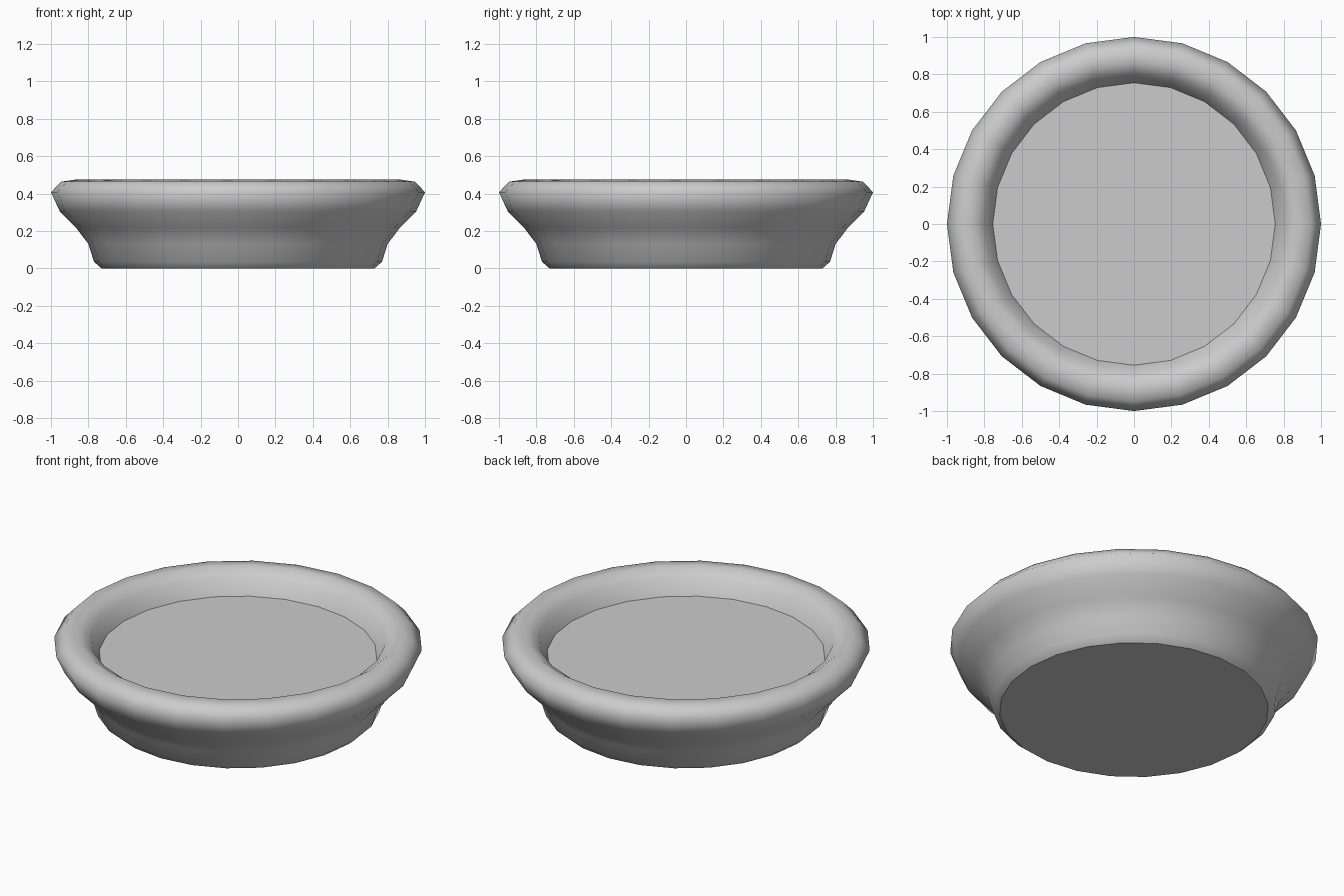
import bpy
import bmesh
import math

SIDES = 24

cube = bpy.data.objects.get("Cube")
if cube:
    bpy.data.objects.remove(cube, do_unlink=True)

# Single plain grey
grey = bpy.data.materials.new("plain grey")
grey.use_nodes = True
colour = (0.6, 0.6, 0.6, 1)
grey.diffuse_color = colour
grey.node_tree.nodes["Principled BSDF"].inputs["Base Color"].default_value = colour

# Wall section (radius, height): foot, flared outside, rolled rim, inner lip
profile = [(0.73, 0), (0.77, 0.035), (0.80, 0.13), (0.866, 0.217),
           (0.953, 0.305), (1, 0.407), (0.947, 0.463), (0.865, 0.475),
           (0.80, 0.43), (0.755, 0.34)]

bm = bmesh.new()
rings = []
for radius, height in profile:
    ring = []
    for i in range(SIDES):
        a = math.tau * i / SIDES
        ring.append(bm.verts.new((radius * math.cos(a), radius * math.sin(a), height)))
    rings.append(ring)

# Smooth wall between neighbouring rings
for low, high in zip(rings, rings[1:]):
    for i in range(SIDES):
        j = (i + 1) % SIDES
        face = bm.faces.new((low[i], low[j], high[j], high[i]))
        face.smooth = True

# Flat underside and raised floor, with crisp borders
for cap in (bm.faces.new(rings[0][::-1]), bm.faces.new(rings[-1])):
    for edge in cap.edges:
        edge.smooth = False

mesh = bpy.data.meshes.new("round_dish")
bm.to_mesh(mesh)
bm.free()
mesh.materials.append(grey)
dish = bpy.data.objects.new("round_dish", mesh)
bpy.context.collection.objects.link(dish)
